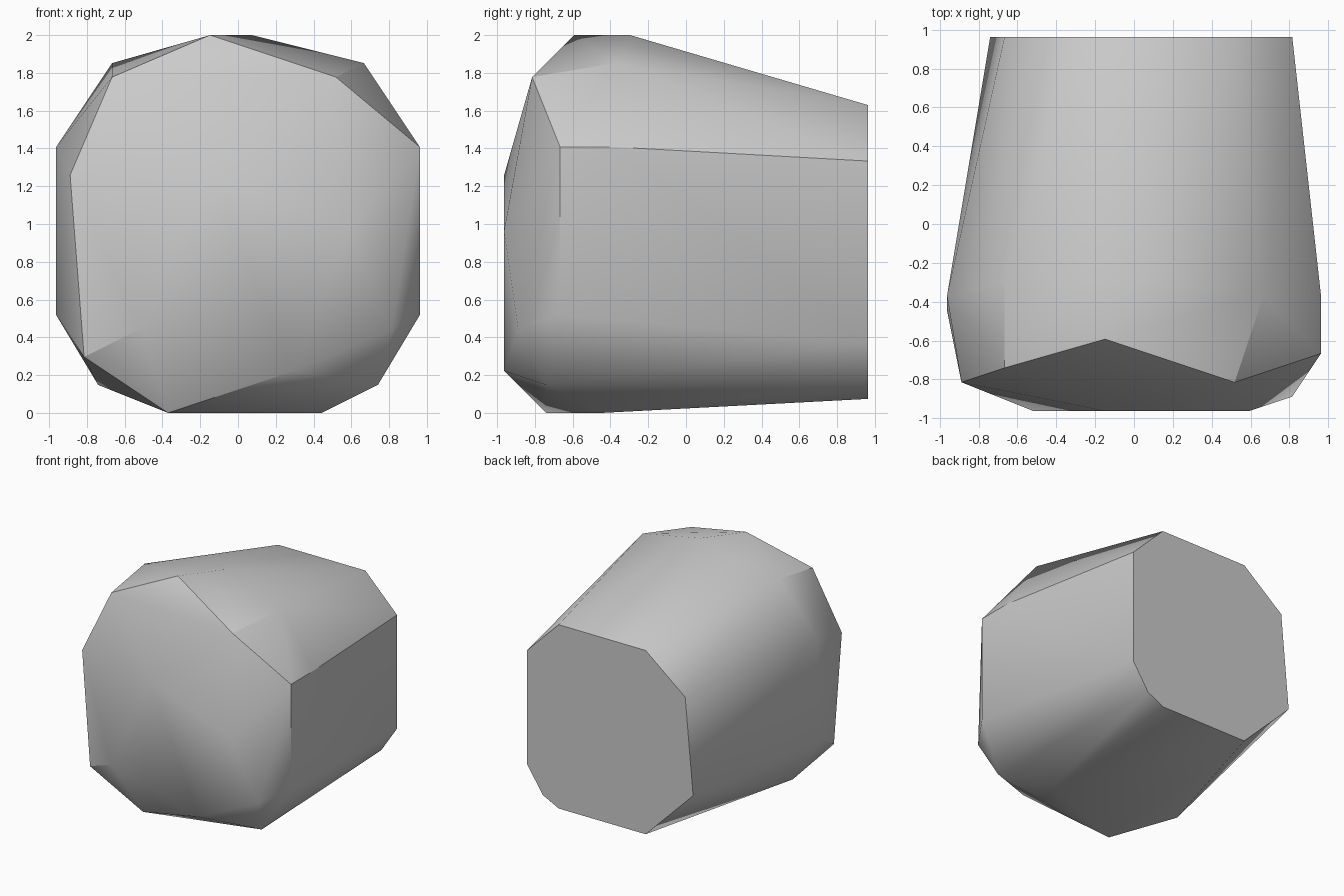
import bpy
import bmesh
import math
from mathutils import Vector

default_cube = bpy.data.objects.get("Cube")
if default_cube:
    bpy.data.objects.remove(default_cube, do_unlink=True)

# All corners lie on a regular lattice with this spacing
STEP = 2 / 27
BACK = 13

# Outline of the flat back end, as (x, z) in lattice steps
back_outline = [(11, 18), (7, 22), (-4, 22), (-9, 18), (-10, 7),
                (-4, 1), (7, 1), (9, 2), (11, 5)]

# Corners of the rounded front end, as (x, y, z) in lattice steps
crown = [(-2, -8, 27), (1, -4, 27), (9, -5, 25), (7, -11, 24),
         (-9, -10, 24), (-9, -4, 25)]
sides = [(13, -9, 19), (13, -5, 19), (13, -9, 7), (-13, -5, 19),
         (-13, -6, 7), (-12, -11, 17)]
nose = [(8, -13, 13), (-2, -13, 17), (4, -13, 3), (-7, -13, 6), (11, -12, 6)]
belly = [(10, -10, 2), (6, -6, 0), (-5, -10, 0), (-10, -5, 2), (-11, -11, 4)]


def make_material(name, colour):
    material = bpy.data.materials.new(name)
    material.use_nodes = True
    material.diffuse_color = colour
    shader = material.node_tree.nodes["Principled BSDF"]
    shader.inputs["Base Color"].default_value = colour
    return material


def make_hull(name, corners, material):
    """Wrap a set of lattice corners in a tight faceted skin."""
    mesh = bpy.data.meshes.new(name)
    bm = bmesh.new()
    for corner in corners:
        bm.verts.new(Vector(corner) * STEP)
    skin = bmesh.ops.convex_hull(bm, input=bm.verts[:])
    loose = set(skin["geom_interior"]) | set(skin["geom_unused"])
    bmesh.ops.delete(bm, geom=[item for item in loose
                               if isinstance(item, bmesh.types.BMVert)],
                     context="VERTS")
    # Merge coplanar triangles into flat panels
    bmesh.ops.dissolve_limit(bm, angle_limit=math.radians(1),
                             verts=bm.verts[:], edges=bm.edges[:])
    bmesh.ops.recalc_face_normals(bm, faces=bm.faces[:])
    bm.to_mesh(mesh)
    bm.free()
    mesh.materials.append(material)
    hull = bpy.data.objects.new(name, mesh)
    bpy.context.collection.objects.link(hull)
    return hull


# Single faceted body
grey = make_material("light_grey", (0.6, 0.6, 0.6, 1))
back_end = [(x, BACK, z) for x, z in back_outline]
body = make_hull("faceted_body", back_end + crown + sides + nose + belly, grey)

# Smooth the shallow bends and keep the steep ones sharp
bpy.ops.object.select_all(action="DESELECT")
body.select_set(True)
bpy.context.view_layer.objects.active = body
bpy.ops.object.shade_smooth_by_angle(angle=math.radians(30))
